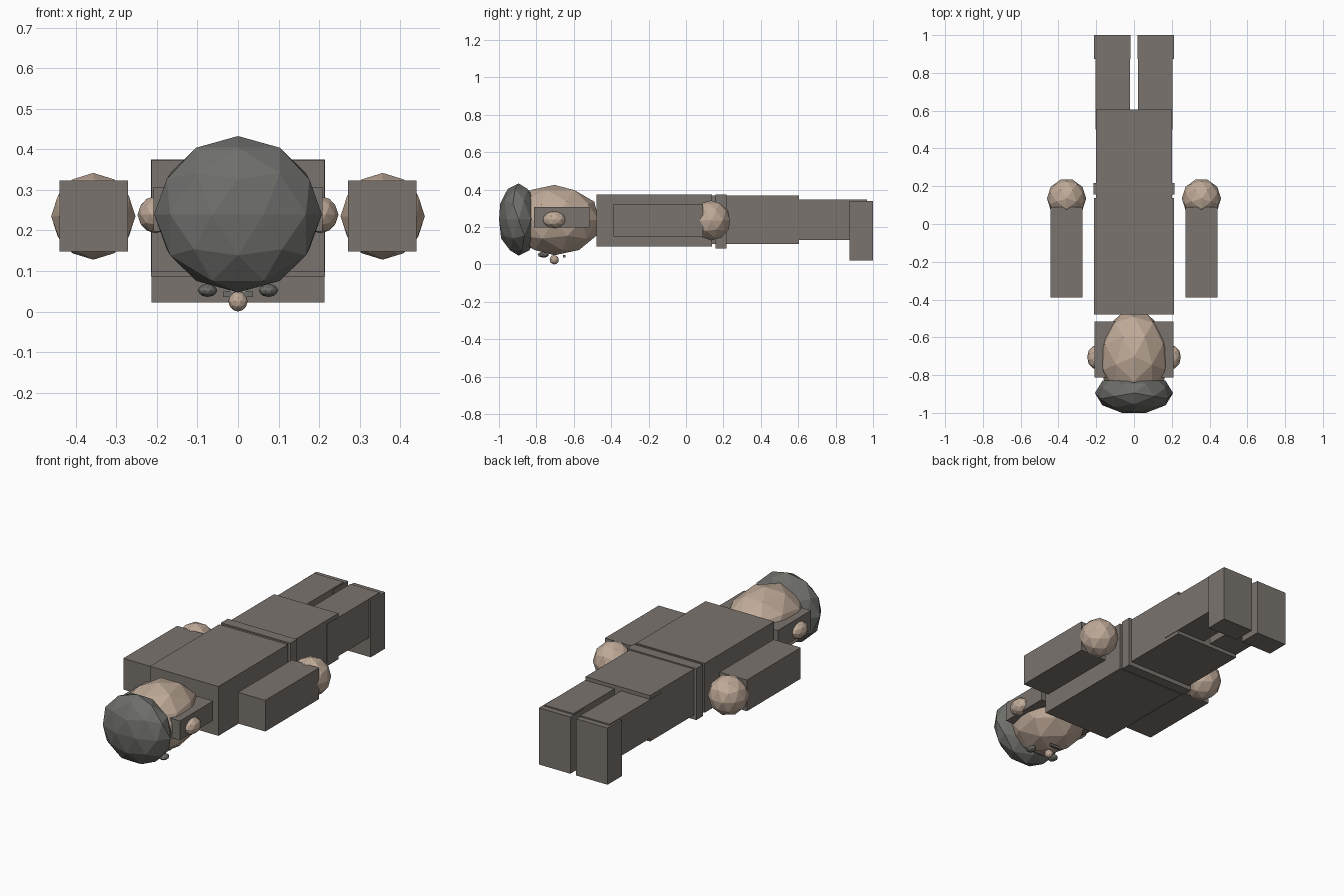
import bpy
import math

old = bpy.data.objects.get("Cube")
if old:
    bpy.data.objects.remove(old, do_unlink=True)


def material(name, rgb):
    m = bpy.data.materials.new(name)
    m.use_nodes = True
    m.diffuse_color = (*rgb, 1)
    m.node_tree.nodes["Principled BSDF"].inputs["Base Color"].default_value = (*rgb, 1)
    return m


cloth = material("warm grey cloth", (0.195, 0.174, 0.158))
skin = material("tan skin", (0.52, 0.40, 0.315))
hair = material("dark grey hair", (0.155, 0.155, 0.145))


def box(name, x, y, z, mat):
    """Box given by its (low, high) range on each axis."""
    spans = (x, y, z)
    bpy.ops.mesh.primitive_cube_add(size=1, location=[(a + b) / 2 for a, b in spans])
    ob = bpy.context.object
    ob.name = name
    ob.scale = [b - a for a, b in spans]
    ob.data.materials.append(mat)


def ball(name, centre, radii, mat):
    """Faceted ellipsoid, turned so a ring corner points to the crown."""
    bpy.ops.mesh.primitive_ico_sphere_add(subdivisions=2, radius=1, location=centre)
    ob = bpy.context.object
    ob.name = name
    ob.rotation_euler.z = -math.pi / 2
    rx, ry, rz = radii
    ob.scale = (ry, rx, rz)
    ob.data.materials.append(mat)


# Trunk
box("torso", (-0.213, 0.213), (-0.478, 0.138), (0.097, 0.374), cloth)
box("belt", (-0.215, 0.215), (0.157, 0.216), (0.086, 0.375), cloth)
box("hips", (-0.2, 0.2), (0.12, 0.605), (0.11, 0.368), cloth)

# Head
ball("head", (0, -0.703, 0.237), (0.19, 0.25, 0.188), skin)
ball("hair_cap", (0, -0.895, 0.24), (0.207, 0.11, 0.193), hair)
box("side_hair", (-0.208, 0.208), (-0.812, -0.517), (0.198, 0.307), cloth)
ball("nose", (0, -0.705, 0.025), (0.024, 0.025, 0.025), skin)
box("mouth", (-0.037, 0.037), (-0.657, -0.643), (0.036, 0.049), hair)

# Paired parts
for side, s in (("left", 1), ("right", -1)):
    def span(a, b):
        return tuple(sorted((s * a, s * b)))

    ball(side + "_ear", (s * 0.203, -0.705, 0.239), (0.045, 0.062, 0.046), skin)
    ball(side + "_eye", (s * 0.075, -0.762, 0.052), (0.024, 0.03, 0.016), hair)
    box(side + "_arm", span(0.272, 0.441), (-0.388, 0.09), (0.148, 0.323), cloth)
    ball(side + "_hand", (s * 0.357, 0.135, 0.235), (0.104, 0.105, 0.107), skin)
    box(side + "_leg", span(0.021, 0.203), (0.5, 0.968), (0.13, 0.347), cloth)
    box(side + "_shoe", span(0.018, 0.213), (0.873, 1.0), (0.022, 0.34), cloth)
